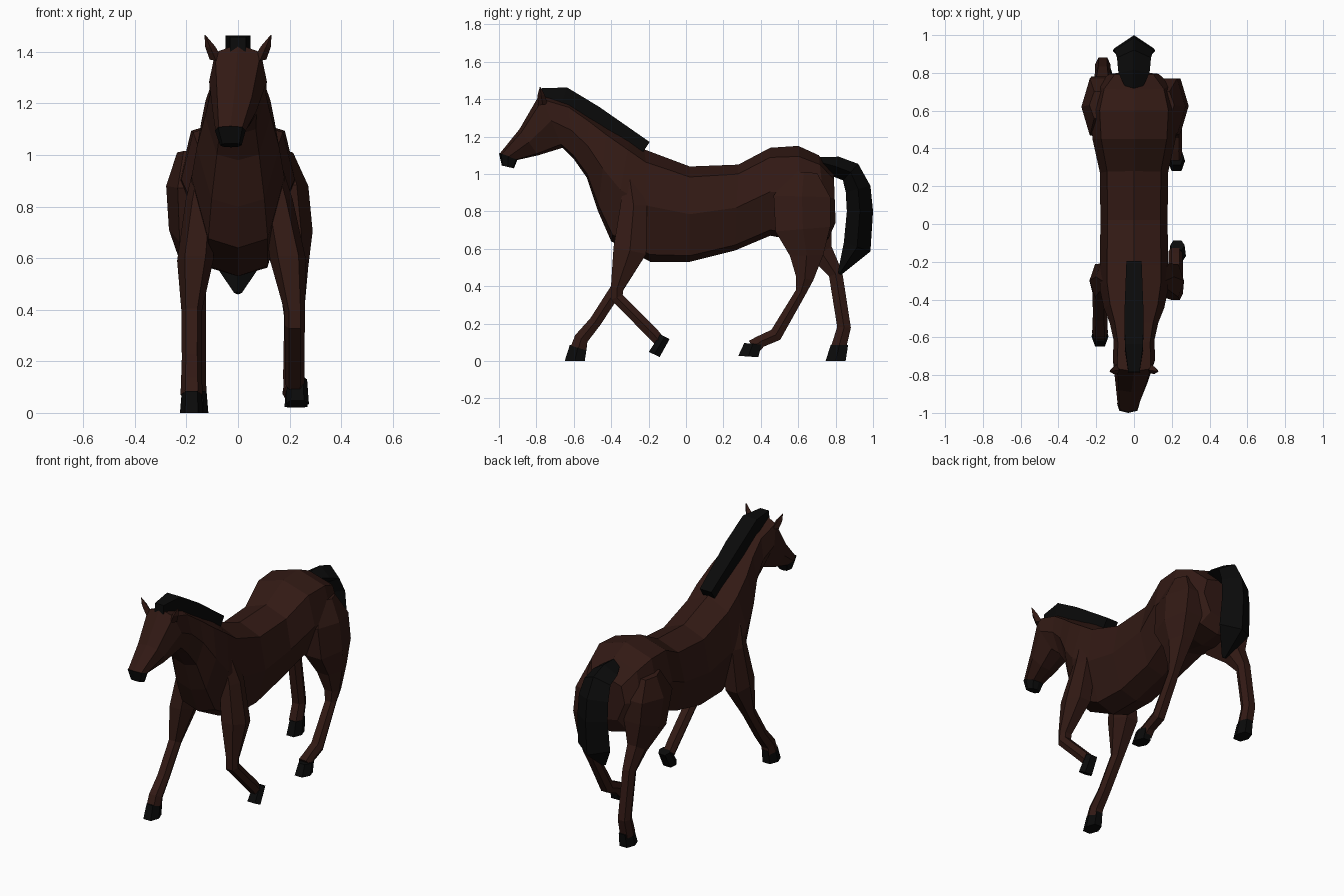
import bpy, bmesh
from math import sin, cos, pi, radians
from mathutils import Vector

if "Cube" in bpy.data.objects:
    bpy.data.objects.remove(bpy.data.objects["Cube"])


def material(name, rgb):
    m = bpy.data.materials.new(name)
    m.diffuse_color = (*rgb, 1)
    m.use_nodes = True
    m.node_tree.nodes["Principled BSDF"].inputs["Base Color"].default_value = m.diffuse_color
    return m


COAT = material("coat", (0.032, 0.010, 0.007))
BLACK = material("black", (0.003, 0.003, 0.003))


def ring_shape(n, turn=0.0, power=1.0):
    """Unit polygon; power below 1 squares it up."""
    def soft(v):
        v = round(v, 6)
        return abs(v) ** power * (1 if v > 0 else -1)
    return [(soft(cos(2 * pi * (i + turn) / n)), soft(sin(2 * pi * (i + turn) / n))) for i in range(n)]


HALF = [(.78, .79), (0, 1), (-.87, .64)]
BODY = [(1, 0)] + HALF + [(-1, 0)] + [(u, -v) for u, v in reversed(HALF)]
HEX = ring_shape(6, .5, .8)
BOX = ring_shape(4, .5, .2)
DIAMOND = ring_shape(4)


def loft(name, shape, sections, mat):
    """Skin sections (a, b, half_width); a and b are opposite outline points in space."""
    bm = bmesh.new()
    rings = []
    for a, b, w in sections:
        mid, half = (a + b) / 2, (a - b) / 2
        rings.append([bm.verts.new(mid + half * u + Vector((v * w, 0, 0))) for u, v in shape])
    n = len(shape)
    for r, s in zip(rings, rings[1:]):
        for i in range(n):
            j = (i + 1) % n
            bm.faces.new((r[i], r[j], s[j], s[i]))
    bm.faces.new(rings[0])
    bm.faces.new(rings[-1])
    bmesh.ops.recalc_face_normals(bm, faces=bm.faces)
    me = bpy.data.meshes.new(name)
    bm.to_mesh(me)
    bm.free()
    me.materials.append(mat)
    ob = bpy.data.objects.new(name, me)
    bpy.context.collection.objects.link(ob)


def tube(name, shape, path, x_at, width, mat):
    """Loft square to a side-view path of (y, z, radius)."""
    pts = [Vector((x_at(z), y, z)) for y, z, r in path]
    sections = []
    for i, p in enumerate(pts):
        t = Vector((0, 0, 0))
        if i:
            t += (p - pts[i - 1]).normalized()
        if i < len(pts) - 1:
            t += (pts[i + 1] - p).normalized()
        side = Vector((0, t.z, -t.y)).normalized() * path[i][2]
        sections.append((p + side, p - side, width(path[i][2])))
    loft(name, shape, sections, mat)


def outline(sections):
    """Top and underside outline points (y, z, y, z, half_width); the nose turns slightly aside."""
    out = []
    for ay, az, by, bz, w in sections:
        x = min(0, (ay + .8) * .15)
        out.append((Vector((x, ay, az)), Vector((x, by, bz)), w))
    return out


# Trunk, neck and head in one skin, rump to nose
loft("body", BODY, outline([
    (.79, 1.00, .80, .74, .13),
    (.71, 1.10, .76, .65, .20),
    (.60, 1.15, .62, .64, .23),
    (.45, 1.14, .45, .67, .22),
    (.28, 1.05, .26, .59, .18),
    (.02, 1.04, .02, .53, .178),
    (-.22, 1.13, -.19, .53, .18),
    (-.30, 1.19, -.40, .64, .18),
    (-.42, 1.26, -.47, .80, .16),
    (-.52, 1.32, -.53, .98, .128),
    (-.63, 1.39, -.60, 1.08, .108),
    (-.78, 1.43, -.66, 1.14, .112),
    (-.89, 1.24, -.79, 1.10, .085),
    (-.995, 1.11, -.90, 1.075, .058)]), COAT)
loft("muzzle", BODY, outline([
    (-1.0, 1.112, -.90, 1.08, .06),
    (-.985, 1.045, -.92, 1.03, .042)]), BLACK)

# Mane and tail
tube("mane", BOX, [(-.215, 1.14, .04), (-.49, 1.32, .05), (-.65, 1.42, .048), (-.785, 1.43, .03)],
     lambda z: 0, lambda r: r * 1.08, BLACK)
tube("tail", DIAMOND, [
    (.69, 1.07, .02), (.80, 1.04, .055), (.88, 1.01, .06), (.92, .92, .068),
    (.93, .80, .07), (.915, .61, .075), (.82, .465, .01)],
    lambda z: 0, lambda r: r * 1.5, BLACK)

# Ears
for side, word in ((-1, "left"), (1, "right")):
    tube(word + "_ear", DIAMOND, [(-.765, 1.37, .025), (-.775, 1.42, .02), (-.78, 1.465, .002)],
         lambda z: side * (.085 + (z - 1.37) * .45), lambda r: r, COAT)


def hoof(name, x, y, z, pitch=0, radius=.06, height=.085):
    """Tapered block; (y, z) is the middle of the sole."""
    along = Vector((0, cos(radians(pitch)), sin(radians(pitch))))
    up = Vector((0, -along.z, along.y))
    sole = Vector((x, y, z))
    top = sole + up * height + along * radius / 3
    loft(name, HEX, [(sole - along * radius, sole + along * radius, .045),
                     (top - along * radius * .87, top + along * radius * .87, .038)], BLACK)


def leg(name, x_top, x_foot, path):
    """Leg that runs straight below the body and leans in above it."""
    tube(name, HEX, path, lambda z: x_foot + (x_top - x_foot) * max(0, (z - .45) * 2),
         lambda r: .02 + .5 * r, COAT)


# Legs: shared muscle at the top, then a different stride for each
SHOULDER = [(-.30, .97, .04), (-.28, .83, .08), (-.30, .59, .10), (-.368, .39, .038)]
HIP = [(.63, 1.01, .08), (.62, .88, .17)]

leg("left_front_leg", -.13, -.18, SHOULDER + [(-.485, .21, .036), (-.56, .12, .042), (-.575, .07, .046)])
leg("right_front_leg", .13, .22, SHOULDER + [(-.37, .34, .038), (-.18, .15, .036), (-.145, .11, .034)])
leg("left_hind_leg", -.175, -.165, HIP + [
    (.65, .71, .155), (.725, .58, .07), (.80, .465, .042), (.845, .18, .041), (.815, .07, .045)])
leg("right_hind_leg", .16, .215, HIP + [
    (.625, .705, .165), (.645, .565, .10), (.635, .44, .052), (.615, .37, .032),
    (.48, .14, .04), (.40, .105, .036), (.36, .075, .046)])
hoof("left_front_hoof", -.18, -.595, 0)
hoof("right_front_hoof", .23, -.17, .035, -25, .036, .11)
hoof("left_hind_hoof", -.16, .80, 0)
hoof("right_hind_hoof", .225, .333, .024, -4, .06, .07)
